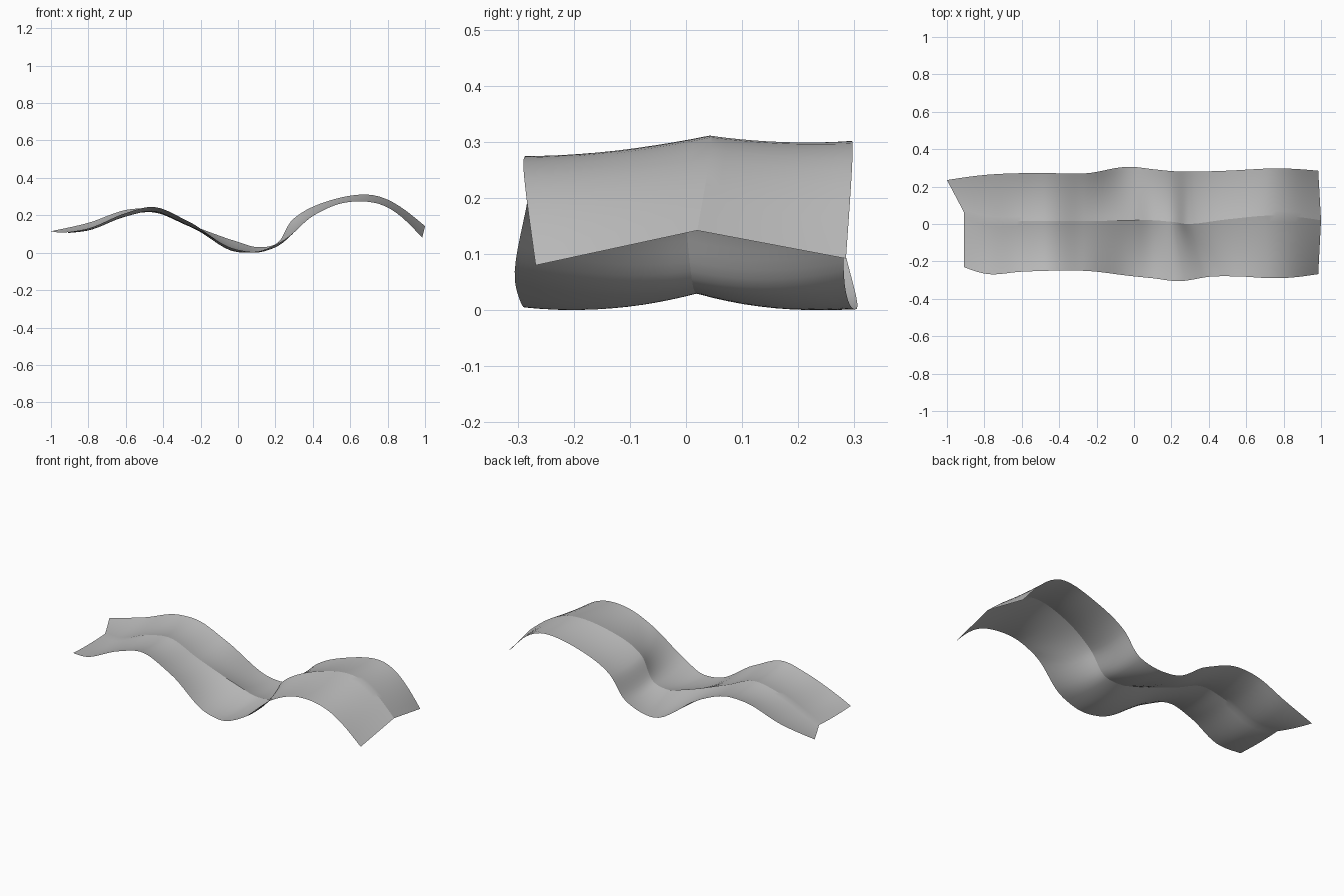
import bpy, bmesh, math
from mathutils import Vector

if "Cube" in bpy.data.objects:
    bpy.data.objects.remove(bpy.data.objects["Cube"])

# Three lengthwise guide lines of the rippling sheet (x, y, z)
FRONT = [(-.91, -.23, .11), (-.8, -.265, .13), (-.6, -.255, .212), (-.46, -.25, .245),
         (-.27, -.25, .17), (0, -.28, .014), (.1, -.29, .006), (.22, -.305, .053),
         (.43, -.28, .215), (.55, -.28, .264), (.75, -.29, .262), (.985, -.268, .08)]
RIDGE = [(-.91, .065, .11), (-.8, .022, .128), (-.6, .015, .205), (-.46, .015, .228),
         (-.27, .015, .155), (0, .02, .058), (.1, .02, .03), (.2, .012, .045),
         (.29, 0, .175), (.5, .025, .282), (.72, .045, .308), (1, .02, .142)]
BACK = [(-1, .235, .115), (-.8, .262, .16), (-.58, .272, .232), (-.46, .272, .235),
        (-.27, .27, .165), (0, .305, .003), (.1, .293, .008), (.2, .283, .045),
        (.3, .28, .165), (.5, .285, .262), (.74, .297, .297), (.985, .285, .092)]
STEPS, ACROSS, SAG = 8, 10, .015


def smooth_line(points):
    """Hermite curve through the points, spaced by chord length."""
    p = [Vector(v) for v in points]
    n = len(p)
    d = [(p[i + 1] - p[i]).length for i in range(n - 1)]
    s = [(p[i + 1] - p[i]) / d[i] for i in range(n - 1)]
    m = [(s[i - 1] * d[i] + s[i] * d[i - 1]) / (d[i - 1] + d[i]) for i in range(1, n - 1)]
    m = [s[0] * 1.5 - m[0] * .5] + m + [s[-1] * 1.5 - m[-1] * .5]
    out = []
    for i in range(n - 1):
        for k in range(STEPS):
            t = k / STEPS
            a, b = 2 * t**3 - 3 * t**2 + 1, t**3 - 2 * t**2 + t
            c, e = 3 * t**2 - 2 * t**3, t**3 - t**2
            out.append(p[i] * a + m[i] * (d[i] * b) + p[i + 1] * c + m[i + 1] * (d[i] * e))
    return out + [p[-1]]


# Sheet: two bands, each sagging slightly between ridge and outer edge
bm = bmesh.new()
rows = []
lines = list(zip(smooth_line(FRONT), smooth_line(RIDGE), smooth_line(BACK)))
for i, (f, r, b) in enumerate(lines):
    sag = SAG * min(1, 4 * (1 - i / (len(lines) - 1)), .3 + 4 * i / len(lines))
    row = []
    for j in range(2 * ACROSS + 1):
        t = j / ACROSS
        co = f.lerp(r, t) if t <= 1 else r.lerp(b, t - 1)
        u = t % 1
        co.z -= 4 * u * (1 - u) * sag
        row.append(bm.verts.new(co))
    rows.append(row)
for a, b in zip(rows, rows[1:]):
    for j in range(2 * ACROSS):
        bm.faces.new((a[j], b[j], b[j + 1], a[j + 1]))

# Rest the lowest point on the ground
low = min(v.co.z for v in bm.verts)
for v in bm.verts:
    v.co.z -= low

mesh = bpy.data.meshes.new("wavy_sheet")
bm.to_mesh(mesh)
bm.free()
sheet = bpy.data.objects.new("wavy_sheet", mesh)
bpy.context.collection.objects.link(sheet)

grey = bpy.data.materials.new("light_grey")
grey.diffuse_color = (.5, .5, .5, 1)
grey.use_nodes = True
grey.node_tree.nodes["Principled BSDF"].inputs["Base Color"].default_value = grey.diffuse_color
mesh.materials.append(grey)

# Smooth shading with the lengthwise ridge kept crisp
bpy.context.view_layer.objects.active = sheet
sheet.select_set(True)
bpy.ops.object.shade_smooth_by_angle(angle=math.radians(15))
